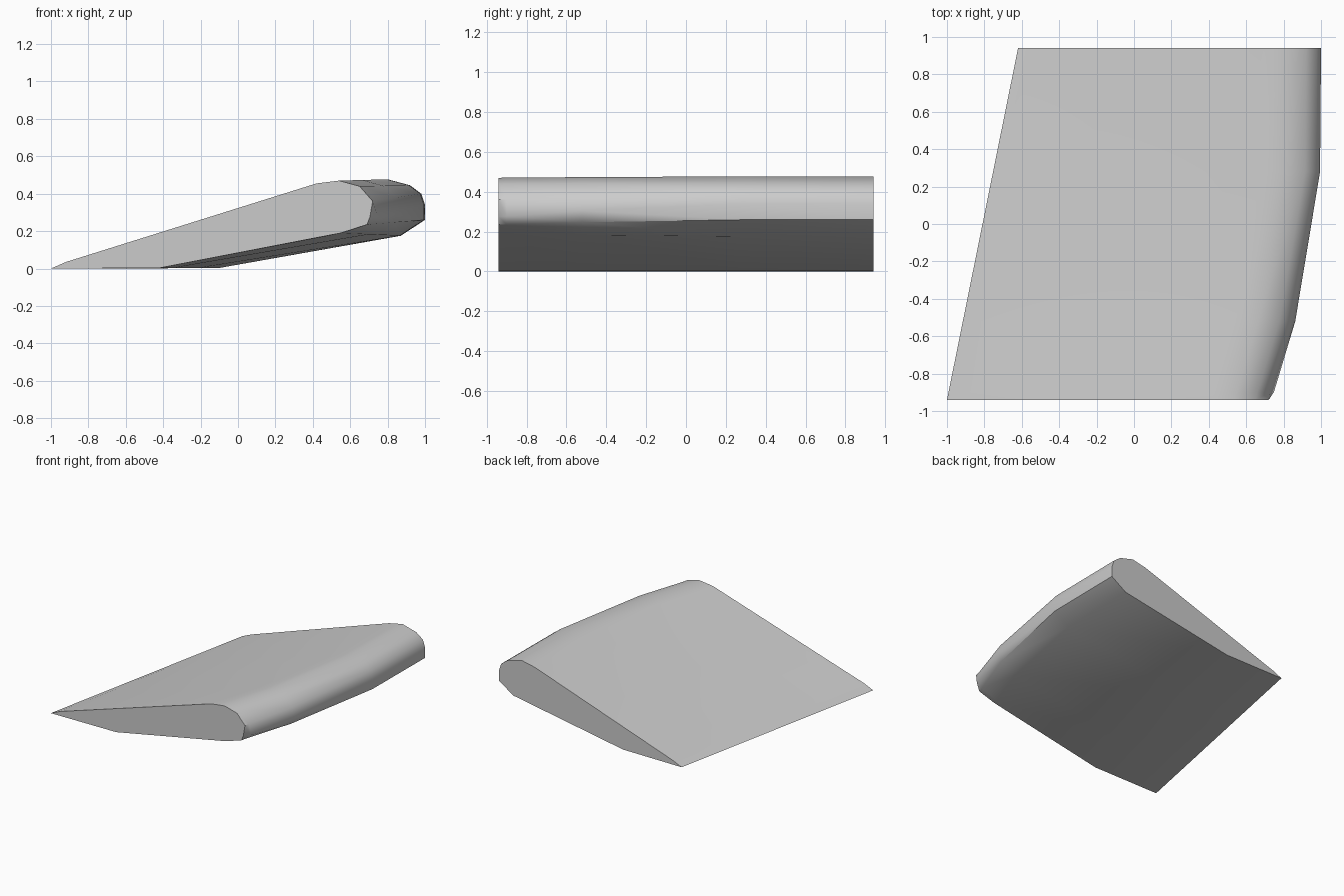
import bpy, bmesh
from math import radians

old = bpy.data.objects.get("Cube")
if old:
    bpy.data.objects.remove(old)

# Plain grey skin
grey = bpy.data.materials.new("grey skin")
grey.use_nodes = True
colour = (0.6, 0.6, 0.6, 1)
grey.diffuse_color = colour
grey.node_tree.nodes["Principled BSDF"].inputs["Base Color"].default_value = colour

# Profiles (x, z): trailing edge, over the top, round the nose, back underneath
TIP = [(-1, 0), (-.92, .035), (.42, .455), (.54, .47), (.65, .44), (.72, .36),
       (.74, .275), (.69, .235), (.55, .19), (-.42, .003)]
ROOT = [(-.62, 0), (-.54, .035), (.68, .452), (.8, .477), (.92, .445), (.98, .4),
        (1, .34), (1, .26), (.87, .175), (-.1, .003)]
AFT = {0, 1, 9}          # these points follow the straight trailing edge
HALF = .94

# Span stations: position and how far the curved nose has swept out
STATIONS = [(-HALF, 0), (-.9, .03), (-.52, .47), (.28, .98), (HALF, 1)]


def section(y, sweep):
    span = (y + HALF) / (2 * HALF)
    points = []
    for i, (a, b) in enumerate(zip(TIP, ROOT)):
        t = span if i in AFT else sweep
        points.append((a[0] + (b[0] - a[0]) * t, y, a[1] + (b[1] - a[1]) * t))
    return points


# Lofted wing panel with flat end caps
bm = bmesh.new()
rings = [[bm.verts.new(p) for p in section(*s)] for s in STATIONS]
rings[0][6].co.x = .705   # clipped lower corner of the tip nose
count = len(TIP)
for near, far in zip(rings, rings[1:]):
    for i in range(count):
        j = (i + 1) % count
        bm.faces.new((near[i], near[j], far[j], far[i]))
bm.faces.new(rings[0])
bm.faces.new(rings[-1])
bmesh.ops.recalc_face_normals(bm, faces=bm.faces)
mesh = bpy.data.meshes.new("wing_panel")
bm.to_mesh(mesh)
bm.free()
mesh.materials.append(grey)
wing = bpy.data.objects.new("wing_panel", mesh)
bpy.context.collection.objects.link(wing)
bpy.ops.object.select_all(action="DESELECT")
wing.select_set(True)
bpy.context.view_layer.objects.active = wing
bpy.ops.object.shade_smooth_by_angle(angle=radians(35))
